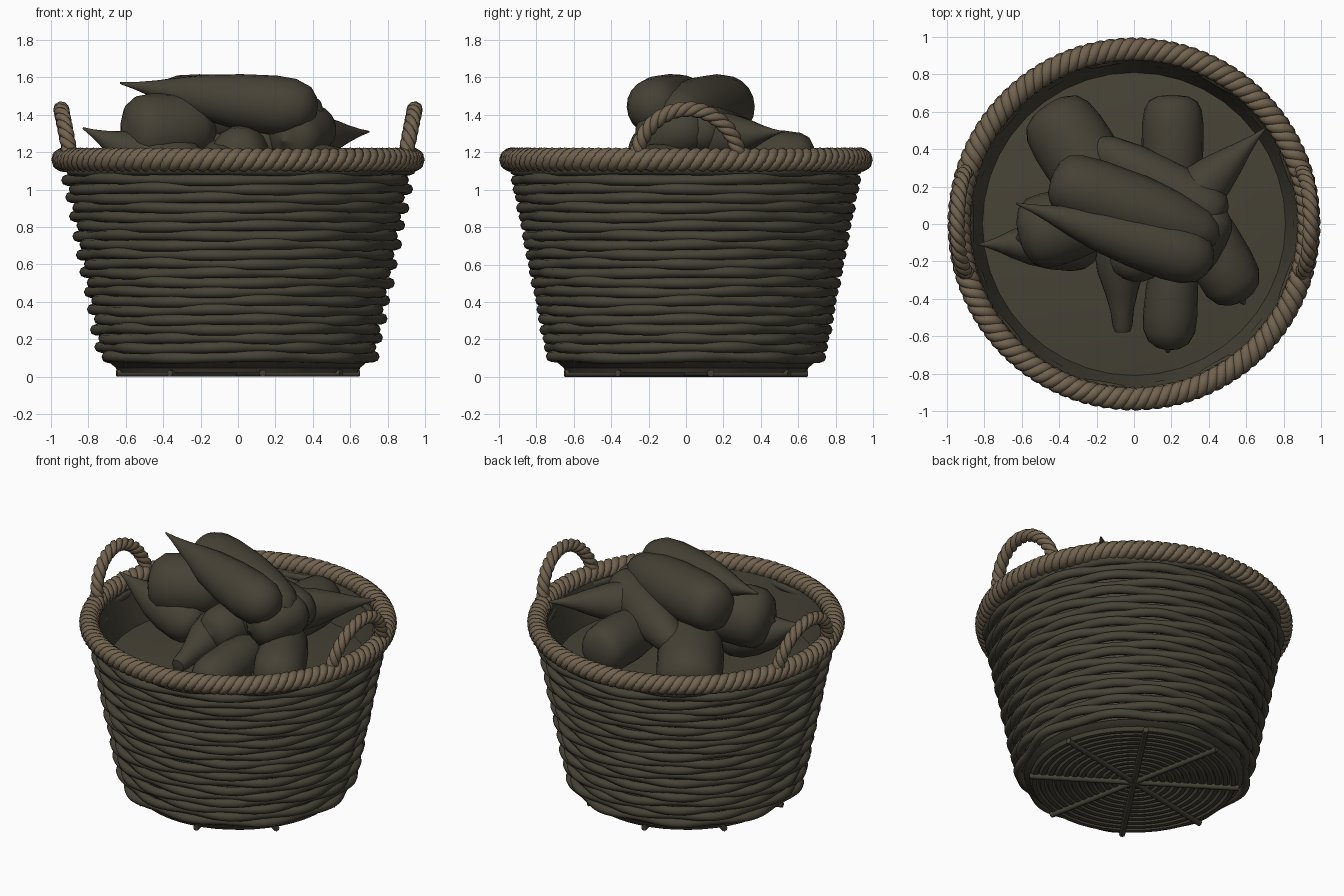
import bpy, bmesh, math, random
from mathutils import Vector

if "Cube" in bpy.data.objects:
    bpy.data.objects.remove(bpy.data.objects["Cube"])

random.seed(4)
TAU = 2 * math.pi
Z = Vector((0, 0, 1))


def material(name, color):
    m = bpy.data.materials.new(name)
    m.diffuse_color = (*color, 1)
    m.use_nodes = True
    m.node_tree.nodes["Principled BSDF"].inputs["Base Color"].default_value = m.diffuse_color
    return m


wicker = material("dark_wicker", (0.062, 0.055, 0.037))
rope_mat = material("tan_rope", (0.165, 0.123, 0.078))
root_mat = material("dull_olive_root", (0.060, 0.053, 0.036))


def finish(bm, name, mat):
    bmesh.ops.recalc_face_normals(bm, faces=bm.faces[:])
    me = bpy.data.meshes.new(name)
    bm.to_mesh(me)
    bm.free()
    me.materials.append(mat)
    ob = bpy.data.objects.new(name, me)
    bpy.context.collection.objects.link(ob)
    bpy.ops.object.select_all(action='DESELECT')
    ob.select_set(True)
    bpy.context.view_layer.objects.active = ob
    bpy.ops.object.shade_smooth_by_angle(angle=math.radians(50))
    return ob


def skin(bm, rings, closed=False):
    """Bridge rings of verts, capping the ends of an open run."""
    n = len(rings[0])
    for i in range(len(rings) if closed else len(rings) - 1):
        a, b = rings[i], rings[(i + 1) % len(rings)]
        for j in range(n):
            bm.faces.new((a[j], a[(j + 1) % n], b[(j + 1) % n], b[j]))
    if not closed:
        bm.faces.new(rings[0])
        bm.faces.new(rings[-1])


def circle(bm, c, u, v, r, sides):
    return [bm.verts.new(c + r * (math.cos(TAU * j / sides) * u + math.sin(TAU * j / sides) * v))
            for j in range(sides)]


def tube(bm, pts, r, up=Z, closed=False, sides=8):
    n, rings = len(pts), []
    for i, p in enumerate(pts):
        a = pts[(i - 1) % n] if closed else pts[max(i - 1, 0)]
        b = pts[(i + 1) % n] if closed else pts[min(i + 1, n - 1)]
        t = (b - a).normalized()
        u = t.cross(up).normalized()
        rings.append(circle(bm, p, u, t.cross(u).normalized(), r, sides))
    skin(bm, rings, closed)


def rope(name, path, up, turns, offset, r, closed, steps):
    """Three strands twisted around a planar path."""
    bm = bmesh.new()
    count = steps if closed else steps + 1
    for k in range(3):
        pts = []
        for i in range(count):
            s = i / steps
            t = (path(s + 1e-3) - path(s - 1e-3)).normalized()
            a = TAU * (k / 3 - turns * s)
            pts.append(path(s) + offset * (math.cos(a) * up + math.sin(a) * t.cross(up)))
        tube(bm, pts, r, up, closed)
    return finish(bm, name, rope_mat)


def lathe(name, profile, mat, segs=40):
    bm = bmesh.new()
    rings = [circle(bm, Z * z, Vector((1, 0, 0)), Vector((0, 1, 0)), r, segs) for r, z in profile]
    skin(bm, rings)
    return finish(bm, name, mat)


def polar(r, a, z):
    return Vector((r * math.cos(a), r * math.sin(a), z))


# Woven wall: alternating wavy rings, flaring upward
bm = bmesh.new()
for i in range(21):
    z = 0.105 + 0.05 * i
    R = 0.71 + 0.193 * (z - 0.1) + random.uniform(-0.004, 0.004)
    ph = random.uniform(0, TAU)
    pts = []
    for k in range(144):
        a = TAU * k / 144
        pts.append(polar(R + 0.018 * math.cos(9 * a + math.pi * i), a,
                         z + 0.005 * math.sin(4 * a + ph)))
    tube(bm, pts, 0.030, closed=True)
finish(bm, "woven_wall", wicker)

# Upright stakes between the woven rings
bm = bmesh.new()
for k in range(18):
    a = TAU * (k + 0.5) / 18
    tube(bm, [polar(0.705, a, 0.1), polar(0.9, a, 1.13)], 0.014, sides=6)
finish(bm, "wall_stakes", wicker)

# Inner lining and raised floor
lathe("inner_lining", [(0.67, 0.07), (0.83, 0.9), (0.88, 1.14), (0.878, 1.14), (0.81, 0.90),
                       (0.6, 0.93), (0.3, 0.945), (0.02, 0.95)], wicker)

# Base: coiled rings, backing disc and eight spokes
bm = bmesh.new()
for i in range(13):
    r = 0.03 + 0.0497 * i
    tube(bm, [polar(r, TAU * k / 48, 0.045) for k in range(48)], 0.027, closed=True, sides=6)
finish(bm, "base_coils", wicker)
lathe("base_disc", [(0.65, 0.045), (0.69, 0.078)], wicker)
bm = bmesh.new()
for k in range(4):
    a = math.radians(11.5 + 45 * k)
    tube(bm, [polar(-0.662, a, 0.019), polar(0.662, a, 0.019)], 0.019)
finish(bm, "base_spokes", wicker)

# Twisted rope rim
rope("rope_rim", lambda s: polar(0.934, TAU * s, 1.16), Z, 36, 0.034, 0.031, True, 504)


# Rope handles on both sides
def handle_path(side):
    def path(s):
        a = math.pi * (1 - s)
        h = 0.25 * math.copysign(abs(math.sin(a)) ** 1.15, math.sin(a))
        return Vector((side * (0.895 + 0.2 * h), 0.01 + 0.27 * math.cos(a), 1.18 + h))
    return path


for side, label in ((-1, "left"), (1, "right")):
    rope(label + "_handle", handle_path(side), Vector((side, 0, -0.2)).normalized(),
         5, 0.020, 0.023, False, 80)

# Root vegetables: radius fraction along the length
TAPER = [(0, .12), (.015, .45), (.05, .75), (.12, .95), (.22, 1), (.4, .92), (.58, .74),
         (.72, .5), (.82, .3), (.92, .13), (1, .03)]
TUBER = [(0, .04), (.03, .12), (.05, .45), (.1, .76), (.2, .96), (.35, 1), (.6, .96),
         (.8, .85), (.9, .68), (.96, .42), (1, .06)]
BLUNT = [(0, .1), (.012, .5), (.05, .78), (.12, .93), (.25, 1), (.5, 1), (.7, .9),
         (.88, .7), (.96, .45), (1, .06)]
STUB = [(0, .15), (.03, .6), (.1, .9), (.25, 1), (.45, .9), (.65, .62), (.8, .45),
        (.94, .38), (.99, .3), (1, .05)]


def root(name, start, end, radius, shape, sag=0.0):
    a, b = Vector(start), Vector(end)
    t = (b - a).normalized()
    u = t.cross(Z).normalized()
    v = u.cross(t)
    bm = bmesh.new()
    rings = [circle(bm, a.lerp(b, s) - Z * sag * math.sin(math.pi * s), u, v, radius * f, 20)
             for s, f in shape]
    skin(bm, rings)
    return finish(bm, name, root_mat)


root("top_front_root", (0.42, -0.21, 1.43), (-0.63, 0.11, 1.57), 0.16, TAPER, 0.015)
root("top_middle_root", (-0.44, 0.25, 1.45), (0.46, -0.08, 1.40), 0.18, BLUNT)
root("top_back_root", (0.48, 0.03, 1.34), (-0.24, 0.43, 1.21), 0.14, BLUNT)
root("left_back_root", (-0.46, 0.63, 1.05), (-0.02, -0.05, 1.2), 0.21, BLUNT)
root("left_round_root", (-0.63, -0.08, 1.30), (-0.12, 0.06, 1.34), 0.20, TUBER)
root("left_pointed_root", (-0.2, -0.1, 1.10), (-0.83, -0.11, 1.33), 0.15, TAPER, 0.03)
root("back_root", (0.21, 0.69, 1.15), (0.2, 0.05, 1.15), 0.165, BLUNT)
root("right_pointed_root", (0.05, -0.1, 1.25), (0.70, 0.51, 1.31), 0.16, TAPER)
root("right_front_root", (0.59, -0.43, 1.04), (0.28, 0.15, 1.13), 0.165, TUBER)
root("front_root", (0.18, -0.69, 1.02), (0.22, -0.1, 1.11), 0.145, TUBER)
root("front_stub_root", (-0.08, 0.02, 1.16), (-0.06, -0.58, 1.06), 0.14, STUB)
root("centre_root", (-0.02, -0.32, 1.18), (0.08, 0.2, 1.22), 0.15, TUBER)
root("right_round_root", (0.24, -0.24, 1.26), (0.46, 0.10, 1.35), 0.15, TUBER)
